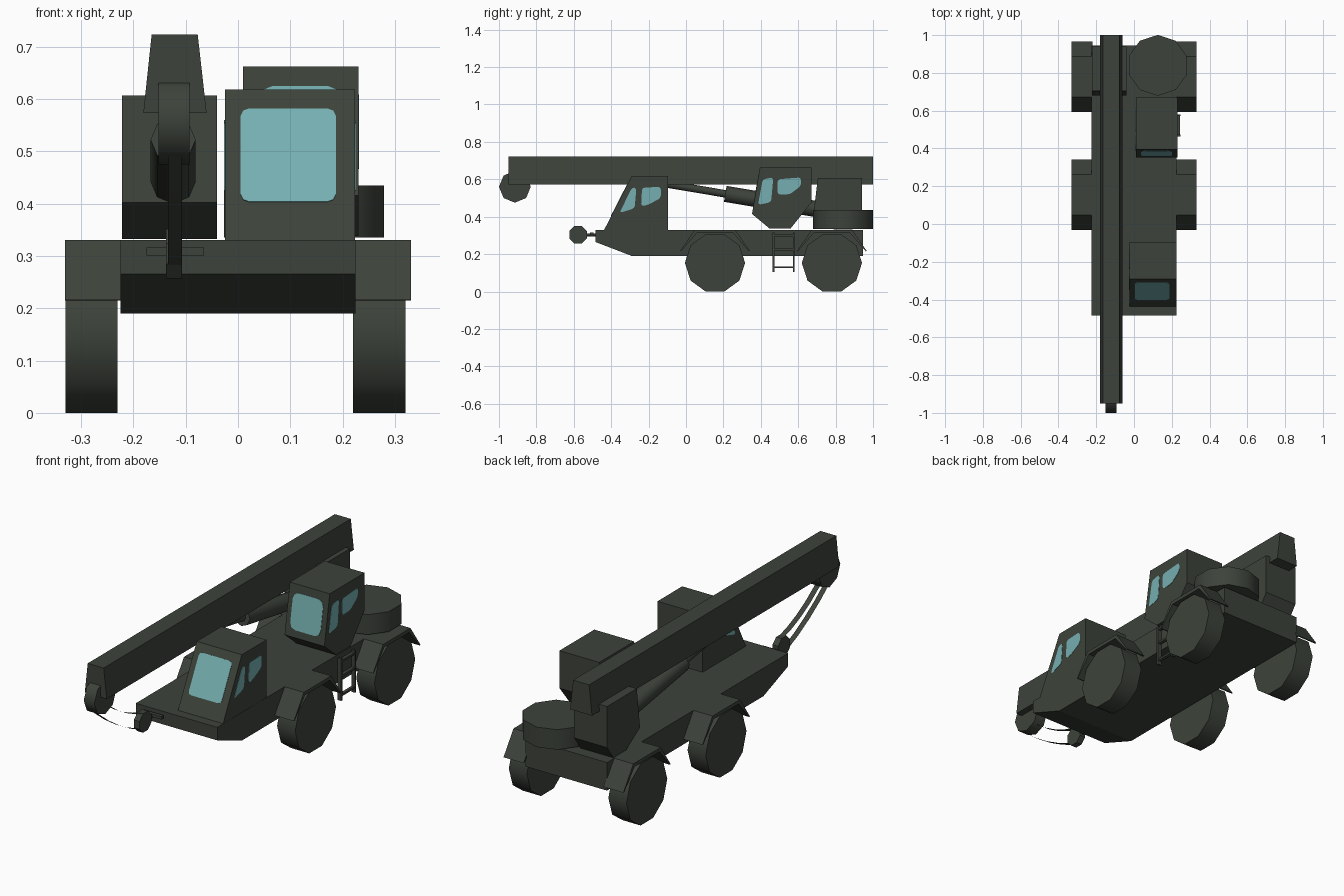
import bpy, bmesh, math
from mathutils import Vector

if "Cube" in bpy.data.objects:
    bpy.data.objects.remove(bpy.data.objects["Cube"])


def material(name, rgb):
    m = bpy.data.materials.new(name)
    m.diffuse_color = (*rgb, 1)
    m.use_nodes = True
    m.node_tree.nodes["Principled BSDF"].inputs["Base Color"].default_value = m.diffuse_color
    return m


BODY = material("dark olive grey", (0.046, 0.055, 0.043))
GLASS = material("pale teal glass", (0.18, 0.43, 0.44))


def finish(bm, name, mat, smooth=False):
    bmesh.ops.recalc_face_normals(bm, faces=bm.faces)
    me = bpy.data.meshes.new(name)
    bm.to_mesh(me)
    bm.free()
    me.materials.append(mat)
    ob = bpy.data.objects.new(name, me)
    bpy.context.collection.objects.link(ob)
    if smooth:
        bpy.ops.object.select_all(action='DESELECT')
        ob.select_set(True)
        bpy.context.view_layer.objects.active = ob
        bpy.ops.object.shade_smooth_by_angle(angle=math.radians(50))
    return ob


def extrude(name, points, offset, mat=BODY, smooth=False, rounding=0):
    """Extrude a flat 3D outline along an offset vector."""
    bm = bmesh.new()
    bm.faces.new([bm.verts.new(p) for p in points])
    if rounding:
        bmesh.ops.bevel(bm, geom=bm.verts[:], offset=rounding, segments=2,
                        profile=0.5, affect='VERTICES')
    r = bmesh.ops.extrude_face_region(bm, geom=bm.faces[:], use_keep_orig=True)
    vs = [g for g in r['geom'] if isinstance(g, bmesh.types.BMVert)]
    bmesh.ops.translate(bm, verts=vs, vec=offset)
    return finish(bm, name, mat, smooth)


def side_prism(name, yz, x0, x1, smooth=False):
    return extrude(name, [(x0, y, z) for y, z in yz], (x1 - x0, 0, 0), smooth=smooth)


def box(name, x0, x1, y0, y1, z0, z1):
    return side_prism(name, [(y0, z0), (y1, z0), (y1, z1), (y0, z1)], x0, x1)


def ngon(cu, cv, r, n, phase=0.0):
    return [(cu + r * math.cos(phase + math.tau * i / n),
             cv + r * math.sin(phase + math.tau * i / n)) for i in range(n)]


def rod(name, a, b, r, n):
    a, b = Vector(a), Vector(b)
    q = (b - a).to_track_quat('Z', 'Y')
    pts = [a + q @ Vector((u, v, 0)) for u, v in ngon(0, 0, r, n)]
    return extrude(name, pts, b - a, smooth=True)


def side_windows(name, yz, x0, x1):
    for side, x, d in (("left", x0, -0.0015), ("right", x1, 0.0015)):
        extrude(f"{name}_{side}", [(x, y, z) for y, z in yz], (d, 0, 0), GLASS, rounding=0.014)


def front_window(name, low, high, x0, x1, z0, z1, rounding):
    """Plate on a sloping cab front running from low (y, z) to high (y, z)."""
    def fy(z):
        return low[0] + (z - low[1]) / (high[1] - low[1]) * (high[0] - low[0])
    n = Vector((0, -(high[1] - low[1]), high[0] - low[0])).normalized() * 0.002
    extrude(name, [(x0, fy(z0), z0), (x1, fy(z0), z0), (x1, fy(z1), z1), (x0, fy(z1), z1)],
            n, GLASS, rounding=rounding)


def cable(name, a, b, sag):
    """Flat, slightly hanging ribbon between two (y, z) points."""
    bm = bmesh.new()
    rows = []
    for i in range(5):
        t = i / 4
        y = a[0] + (b[0] - a[0]) * t
        z = a[1] + (b[1] - a[1]) * t - 4 * sag * t * (1 - t)
        rows.append([bm.verts.new((x, y, z)) for x in (-0.134, -0.107)])
    for p, q in zip(rows, rows[1:]):
        bm.faces.new((p[0], p[1], q[1], q[0]))
    return finish(bm, name, BODY)


# Chassis with a sloping underside at the nose
side_prism("chassis", [(-0.485, 0.33), (-0.485, 0.265), (-0.29, 0.19), (0.945, 0.19),
                       (0.945, 0.33)], -0.225, 0.225)

# Wheels and angular mudguards
for axle, cy in (("front", 0.155), ("rear", 0.78)):
    for side, s, wx in (("left", -1, -0.28), ("right", 1, 0.27)):
        side_prism(f"{axle}_wheel_{side}", ngon(cy, 0.153, 0.161, 10),
                   wx - 0.05, wx + 0.05, smooth=True)
        outer = [(-0.187, 0.216), (-0.108, 0.33), (0.108, 0.33), (0.187, 0.216)]
        inner = [(0.181, 0.215), (0.098, 0.312), (-0.098, 0.312), (-0.181, 0.215)]
        side_prism(f"{axle}_mudguard_{side}", [(cy + y, z) for y, z in outer + inner],
                   s * 0.22, s * 0.331)

# Driving cab
side_prism("driving_cab", [(-0.44, 0.325), (-0.29, 0.618), (-0.095, 0.618), (-0.095, 0.325)],
           -0.025, 0.224)
front_window("windscreen", (-0.44, 0.325), (-0.29, 0.618), 0.005, 0.187, 0.403, 0.581, 0.016)
side_windows("cab_quarter_window", [(-0.355, 0.42), (-0.275, 0.445), (-0.265, 0.555),
                                    (-0.29, 0.555)], -0.025, 0.224)
side_windows("cab_door_window", [(-0.24, 0.455), (-0.2, 0.465), (-0.135, 0.50),
                                 (-0.135, 0.56), (-0.235, 0.555)], -0.025, 0.224)

# Crane operator cab
side_prism("operator_cab", [(0.395, 0.662), (0.67, 0.662), (0.67, 0.475), (0.56, 0.338),
                            (0.445, 0.338), (0.353, 0.415)], 0.01, 0.23)
front_window("operator_windscreen", (0.353, 0.415), (0.395, 0.662), 0.035, 0.203, 0.45, 0.624, 0.03)
side_windows("operator_quarter_window", [(0.385, 0.463), (0.455, 0.478), (0.467, 0.61),
                                         (0.41, 0.60)], 0.01, 0.23)
side_windows("operator_door_window", [(0.49, 0.518), (0.555, 0.52), (0.615, 0.565),
                                      (0.615, 0.61), (0.49, 0.60)], 0.01, 0.23)

# Boom pedestal, boom and lift cylinder
side_prism("boom_pedestal", [(0.705, 0.607), (0.94, 0.607), (0.94, 0.402), (0.89, 0.332),
                             (0.79, 0.332), (0.68, 0.402)], -0.222, -0.04)
extrude("boom", [(-0.181, -0.95, 0.573), (-0.06, -0.95, 0.573), (-0.077, -0.95, 0.723),
                 (-0.165, -0.95, 0.723)], (0, 1.95, 0))
rod("lift_cylinder", (-0.124, 0.21, 0.522), (-0.124, 0.75, 0.432), 0.043, 8)
rod("lift_piston", (-0.124, -0.12, 0.578), (-0.124, 0.23, 0.519), 0.02, 8)

# Tip sheave, hook block and flat cables
side_prism("tip_sheave", ngon(-0.915, 0.56, 0.085, 8), -0.152, -0.093, smooth=True)
side_prism("hook_block", ngon(-0.577, 0.304, 0.051, 8, math.pi / 8), -0.138, -0.107)
rod("hook_link", (-0.122, -0.54, 0.302), (-0.122, -0.48, 0.302), 0.009, 6)
box("tow_bar", -0.175, -0.065, -0.512, -0.494, 0.301, 0.316)
cable("front_cable", (-0.955, 0.49), (-0.605, 0.275), 0.02)
cable("rear_cable", (-0.865, 0.495), (-0.57, 0.345), 0.02)

# Drum on the rear deck
extrude("rear_drum", [(x, y, 0.335) for x, y in ngon(0.126, 0.84, 0.161, 10, math.pi / 10)],
        (0, 0, 0.1), smooth=True)

# Access ladder
for i, y in enumerate((0.468, 0.576)):
    box(f"ladder_rail_{i}", 0.226, 0.246, y - 0.005, y + 0.005, 0.105, 0.315)
for i, z in enumerate((0.13, 0.225, 0.3)):
    box(f"ladder_rung_{i}", 0.228, 0.244, 0.468, 0.576, z - 0.005, z + 0.005)
